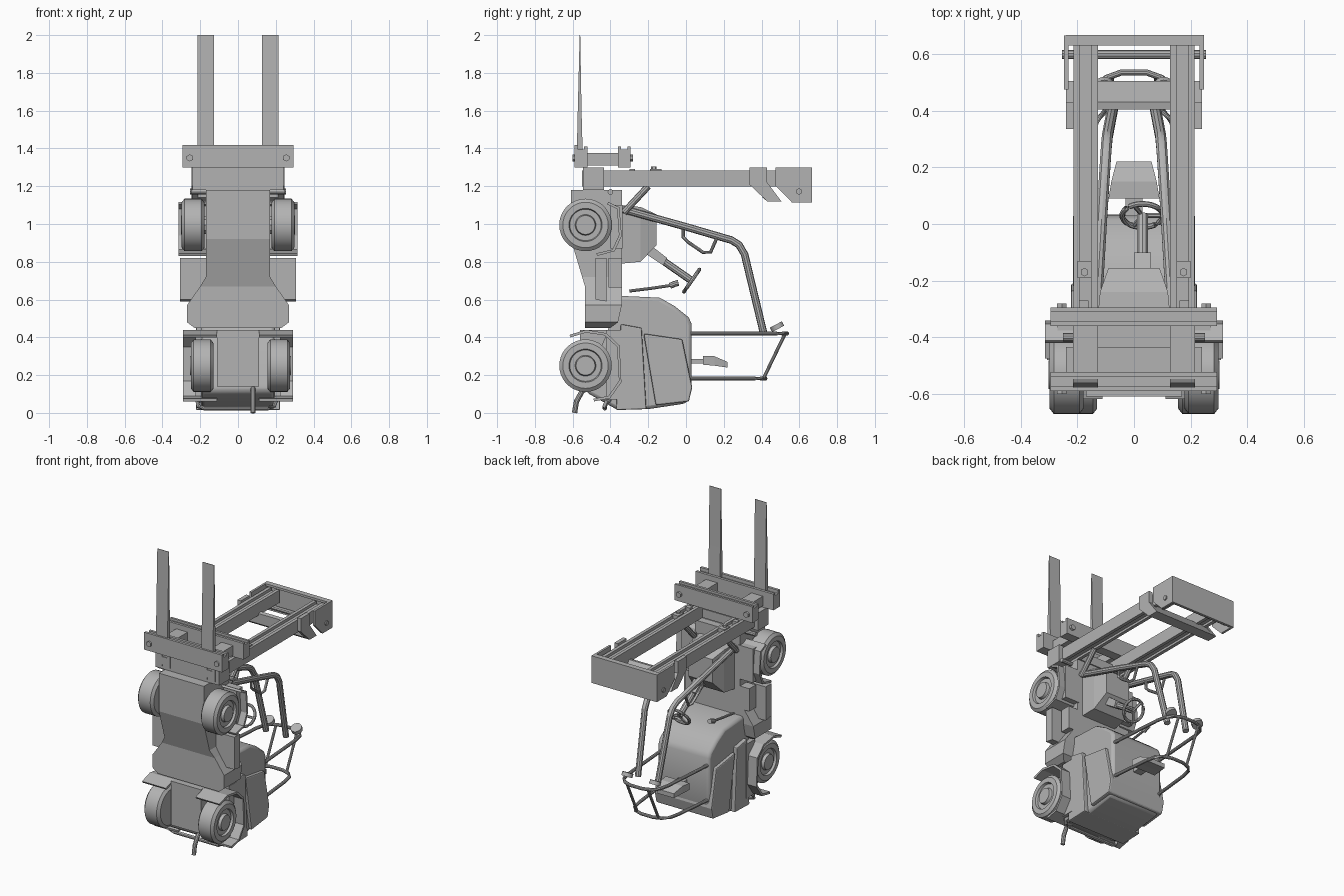
import bpy, bmesh, math
from mathutils import Vector

cube = bpy.data.objects.get("Cube")
if cube:
    bpy.data.objects.remove(cube, do_unlink=True)

grey = bpy.data.materials.new("plain grey")
grey.use_nodes = True
COLOUR = (0.45, 0.45, 0.45, 1)
grey.diffuse_color = COLOUR
grey.node_tree.nodes["Principled BSDF"].inputs["Base Color"].default_value = COLOUR


def finish(name, bm, smooth=False, bevel=0):
    bmesh.ops.recalc_face_normals(bm, faces=bm.faces)
    me = bpy.data.meshes.new(name)
    bm.to_mesh(me)
    bm.free()
    me.materials.append(grey)
    ob = bpy.data.objects.new(name, me)
    bpy.context.scene.collection.objects.link(ob)
    if bevel:
        mod = ob.modifiers.new("bevel", 'BEVEL')
        mod.width = bevel
        mod.segments = 2
    if smooth:
        bpy.ops.object.select_all(action='DESELECT')
        ob.select_set(True)
        bpy.context.view_layer.objects.active = ob
        bpy.ops.object.shade_smooth_by_angle(angle=math.radians(35))
    return ob


def skin(name, rings, closed=False, **kw):
    """Join equal rings of points into a solid."""
    bm = bmesh.new()
    vs = [[bm.verts.new(p) for p in r] for r in rings]
    n = len(rings[0])
    for a, b in zip(vs, vs[1:] + (vs[:1] if closed else [])):
        for i in range(n):
            j = (i + 1) % n
            bm.faces.new((a[i], a[j], b[j], b[i]))
    if not closed:
        bm.faces.new(vs[0])
        bm.faces.new(vs[-1])
    return finish(name, bm, **kw)


def prism(name, pts, x0, x1, **kw):
    return skin(name, [[(x, y, z) for y, z in pts] for x in (x0, x1)], **kw)


def box(name, x0, x1, y0, y1, z0, z1):
    return prism(name, [(y0, z0), (y1, z0), (y1, z1), (y0, z1)], x0, x1)


def strip(name, pts, t, x0, x1):
    """Bent plate following a side outline."""
    c = Vector((-0.53, sum(p[1] for p in pts) / len(pts)))
    outer = [Vector(p) + (Vector(p) - c).normalized() * t for p in pts]
    return prism(name, pts + [tuple(p) for p in reversed(outer)], x0, x1)


def tube(name, pts, r, closed=False, sides=10):
    pts = [Vector(p) for p in pts]
    rings = []
    for i, p in enumerate(pts):
        a = pts[i - 1] if i or closed else p
        b = pts[(i + 1) % len(pts)] if closed or i < len(pts) - 1 else p
        d = (b - a).normalized()
        ref = Vector((1, 0, 0)) if abs(d.x) < 0.75 else Vector((0, 0, 1))
        u = d.cross(ref).normalized()
        v = d.cross(u)
        rings.append([p + (u * math.cos(t) + v * math.sin(t)) * r
                      for t in (math.tau * k / sides for k in range(sides))])
    return skin(name, rings, closed, smooth=True)


def wheel(name, x, z, side):
    prof = [(-.06, .05), (-.06, .12), (-.045, .139), (.045, .139), (.06, .12), (.06, .088),
            (.045, .083), (.045, .055), (.064, .05), (.064, .02)]
    rings = []
    for dx, r in prof:
        rings.append([(x + side * dx, -.532 + r * math.cos(t), z + r * math.sin(t))
                      for t in (math.tau * k / 36 for k in range(36))])
    skin(name, rings, smooth=True)


# Chassis: stack of rectangles (height, half width, underside, top)
sections = [(1.18, .17, -.61, -.34), (.92, .17, -.61, -.34), (.72, .17, -.55, -.34),
            (.67, .2, -.535, -.34), (.57, .27, -.535, -.34), (.48, .27, -.535, -.36),
            (.45, .23, -.535, -.4)]
skin("chassis", [[(-w, a, z), (w, a, z), (w, b, z), (-w, b, z)] for z, w, a, b in sections])
box("rear_axle", -.112, .112, -.56, -.35, .14, .44)
tube("front_axle", [(-.2, -.532, .995), (.2, -.532, .995)], .05)

# Rear body with raised wrap-around panels
prism("hood", [(-.36, .62), (-.14, .61), (-.06, .565), (.015, .505), (.03, .47), (.03, .13),
               (0, .05), (-.2, .02), (-.37, .02), (-.53, .11), (-.53, .15), (-.42, .42)],
      -.195, .195, bevel=.018, smooth=True)
prism("side_panel", [(-.345, .47), (-.235, .45), (-.21, .02), (-.37, .015)], -.222, .222, bevel=.006)
prism("rear_panel", [(-.225, .42), (-.02, .39), (.033, .135), (.015, .06), (-.16, .04)],
      -.216, .216, bevel=.008)
box("counterweight", -.225, .225, -.42, -.33, .07, .44)

# Backrest
skin("backrest", [[(-w, y, a), (w, y, a), (w, y, b), (-w, y, b)] for y, w, a, b in
                  [(.09, .09, .255, .3), (.15, .08, .25, .3), (.22, .062, .24, .27)]])
box("backrest_post", -.03, .03, .02, .1, .262, .285)

# Dashboard and steering
skin("dashboard", [[(-w, y, a), (w, y, a), (w, y, b), (-w, y, b)] for y, w, a, b in
                   [(-.345, .13, .79, 1.1), (-.24, .12, .8, 1.09), (-.155, .09, .89, 1.05)]])
prism("column_shroud", [(-.24, .86), (-.19, .89), (-.1, .82), (-.12, .78)], 0, .06)
hub = Vector((.03, .03, .7))
up = Vector((0, .57, .82))
tube("steering_column", [(.03, -.2, .86), hub], .02)
rim = [hub + .072 * (Vector((1, 0, 0)) * math.cos(t) + up * math.sin(t))
       for t in (math.tau * k / 28 for k in range(28))]
tube("steering_wheel", rim, .01, closed=True, sides=8)
for k in (0, 9, 19):
    tube("steering_spoke", [hub, rim[k]], .008, sides=6)
tube("control_lever", [(-.15, -.3, .645), (-.15, -.18, .66), (-.15, -.08, .675)], .008)
tube("lever_knob", [(-.15, -.085, .672), (-.15, -.06, .683), (-.15, -.04, .688)], .016)

for s, side in ((1, "left"), (-1, "right")):
    def n(part):
        return side + "_" + part

    # Wheels, fenders and steps
    wheel(n("front_wheel"), s * .238, .995, s)
    wheel(n("rear_wheel"), .216 if s > 0 else -.19, .25, s)
    strip(n("front_fender"), [(-.42, 1.105), (-.365, 1.08), (-.355, .94), (-.39, .865), (-.475, .845)],
          .015, s * .16, s * .315)
    strip(n("rear_fender"), [(-.61, .40), (-.53, .425), (-.43, .41), (-.365, .35), (-.355, .17),
                             (-.41, .09), (-.49, .075)], .015, s * .112, s * .292)
    box(n("wheel_housing"), s * .16, s * .27, -.4, -.335, .87, 1.1)
    prism(n("step"), [(-.48, .6), (-.42, .59), (-.42, .82), (-.48, .82)], s * .15, s * .308)
    box(n("sill"), s * .15, s * .24, -.41, -.34, .665, .82)

    # Overhead guard
    tube(n("guard_tube"), [(s * .135, -.34, 1.08), (s * .115, 0, .985), (s * .1, .24, .915),
                           (s * .097, .28, .89), (s * .094, .31, .84), (s * .075, .41, .425)], .02)
    tube(n("guard_handle"), [(s * .11, -.015, .98), (s * .11, -.015, .93), (s * .11, .01, .905),
                             (s * .11, .09, .85), (s * .11, .13, .85), (s * .11, .165, .93)], .009)
    tube(n("guard_strut"), [(s * .08, .41, .182), (s * .08, .525, .42)], .009)
    tube(n("guard_lamp"), [(s * .105, .488, .445), (s * .105, .476, .468)], .036, sides=16)

    # Mast channel with tilt cylinder and clamp
    for a, b, z0, z1 in ((.128, .15, 1.198, 1.284), (.19, .213, 1.198, 1.284), (.145, .195, 1.213, 1.265)):
        box(n("mast_rail"), s * a, s * b, -.55, .63, z0, z1)
    tube(n("tilt_cylinder"), [(s * .15, -.33, 1.06), (s * .15, -.2, 1.2)], .018)
    box(n("mast_clamp"), s * .15, s * .2, -.19, -.13, 1.26, 1.292)
    tube(n("clamp_bolt"), [(s * .175, -.17, 1.28), (s * .175, -.17, 1.305)], .015, sides=6)
    box(n("mast_stop"), s * .16, s * .195, -.3, -.27, 1.26, 1.29)

    # Mast head brackets
    prism(n("head_plate"), [(.475, 1.3), (.665, 1.3), (.665, 1.115), (.56, 1.115), (.475, 1.2)],
          s * .232, s * .247)
    prism(n("head_bracket"), [(.335, 1.3), (.43, 1.3), (.43, 1.22), (.505, 1.12), (.43, 1.12),
                              (.335, 1.21)], s * .213, s * .24)

    # Forks and their hangers
    prism(n("fork"), [(-.58, 1.3), (-.545, 1.3), (-.553, 1.6), (-.56, 2), (-.563, 2), (-.573, 1.6)],
          s * .128, s * .215)
    box(n("fork_shank"), s * .128, s * .215, -.55, -.33, 1.31, 1.375)
    for y in (-.588, -.295):
        tube(n("carriage_bolt"), [(s * .255, y - .012, 1.35), (s * .255, y + .015, 1.35)], .019, sides=6)

# Guard rails around the back
for name, z, y in (("upper_guard_rail", .42, .535), ("lower_guard_rail", .182, .42)):
    half = [(.18, 0), (.15, y - .13), (.135, y - .06), (.1, y - .02), (.045, y)]
    tube(name, [(x, v, z) for x, v in half] + [(-x, v, z) for x, v in reversed(half)], .011)

# Mast cross pieces
box("head_crossbar", -.24, .247, .65, .667, 1.115, 1.3)
box("head_top_plate", -.24, .247, .63, .66, 1.285, 1.3)
prism("mast_crossmember", [(.405, 1.21), (.405, 1.14), (.43, 1.12), (.505, 1.12), (.43, 1.215)], -.215, .215)
tube("head_pin", [(-.255, .598, 1.172), (.255, .598, 1.172)], .016)
tube("tilt_pivot", [(-.25, -.4, 1.17), (.25, -.4, 1.17)], .015)
box("mast_base", -.24, .24, -.545, -.435, 1.18, 1.3)
box("mast_tie", -.13, .13, -.435, -.36, 1.2, 1.26)

# Fork carriage bars with grooved lips
box("lower_carriage_bar", -.295, .293, -.577, -.527, 1.3, 1.395)
box("lower_carriage_plate", -.295, .293, -.59, -.572, 1.3, 1.418)
box("lower_carriage_lip", -.295, .293, -.54, -.522, 1.3, 1.41)
box("upper_carriage_bar", -.295, .293, -.355, -.302, 1.3, 1.395)
box("upper_carriage_plate", -.295, .293, -.31, -.295, 1.3, 1.41)
box("upper_carriage_lip", -.295, .293, -.36, -.343, 1.3, 1.41)

# Tail parts
tube("rear_bumper", [(-.17, -.38, .08), (-.215, -.42, .06), (-.21, -.43, .035), (-.18, -.43, .025),
                     (.16, -.43, .025), (.19, -.43, .035), (.2, -.42, .06), (.17, -.38, .08)], .012)
tube("exhaust_pipe", [(.08, -.5, .14), (.08, -.55, .115), (.08, -.58, .06), (.08, -.59, 0)], .014)
